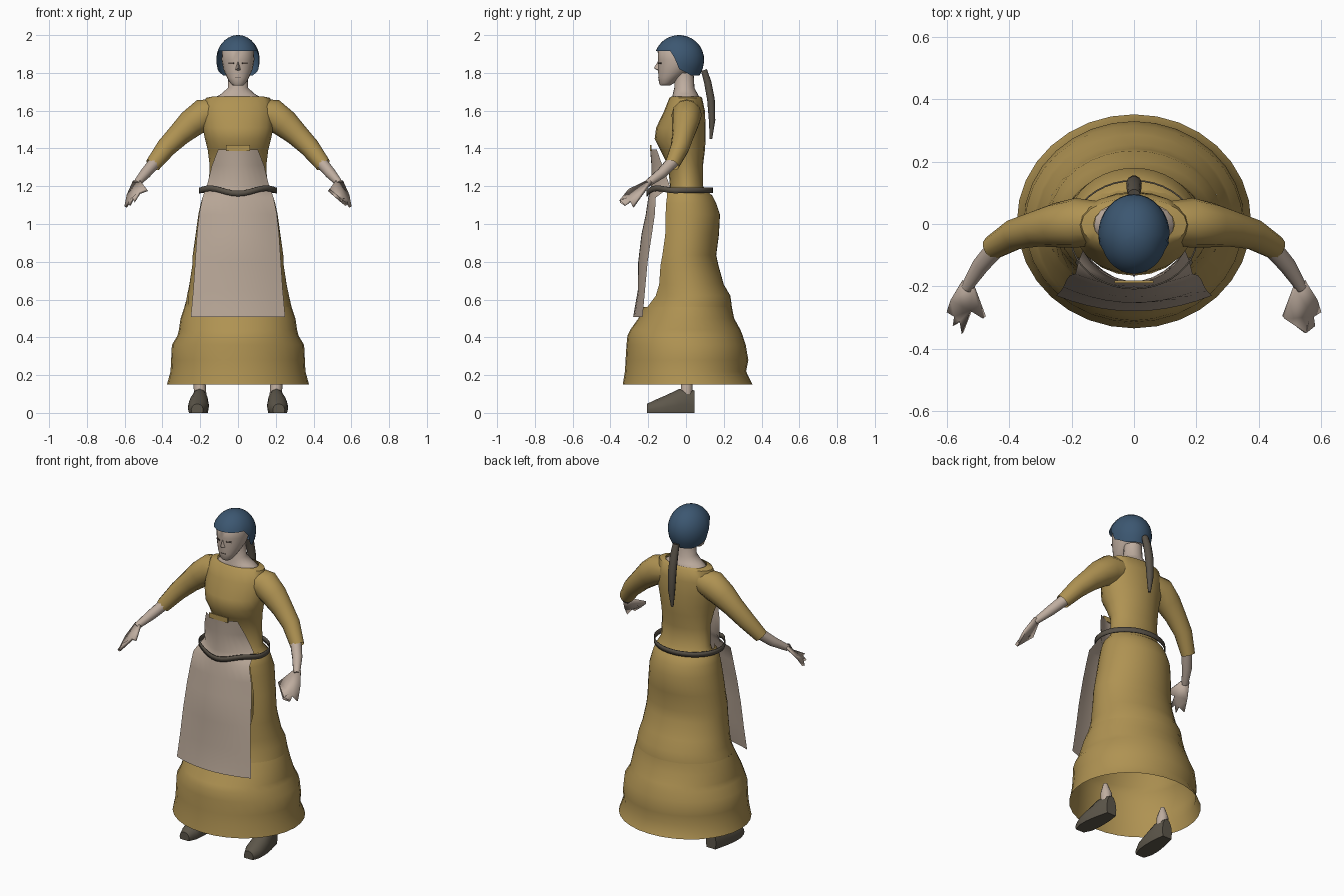
import bpy, bmesh
from math import sin, cos, acos, pi, sqrt
from mathutils import Vector

if "Cube" in bpy.data.objects:
    bpy.data.objects.remove(bpy.data.objects["Cube"])


def material(name, rgb):
    m = bpy.data.materials.new(name)
    m.use_nodes = True
    m.diffuse_color = (*rgb, 1)
    bsdf = next(n for n in m.node_tree.nodes if n.type == 'BSDF_PRINCIPLED')
    bsdf.inputs["Base Color"].default_value = (*rgb, 1)
    return m


GOLD = material("mustard cloth", (0.43, 0.29, 0.085))
SKIN = material("skin", (0.52, 0.42, 0.35))
LINEN = material("apron linen", (0.48, 0.385, 0.31))
BLUE = material("blue cap", (0.045, 0.095, 0.165))
SHOE = material("shoe leather", (0.11, 0.095, 0.07))
BELT = material("belt and hair", (0.10, 0.085, 0.065))
DARK = material("eye dark", (0.08, 0.06, 0.05))


def finish(name, bm, mat, angle=0.9):
    bmesh.ops.recalc_face_normals(bm, faces=bm.faces)
    mesh = bpy.data.meshes.new(name)
    bm.to_mesh(mesh)
    bm.free()
    ob = bpy.data.objects.new(name, mesh)
    bpy.context.collection.objects.link(ob)
    mesh.materials.append(mat)
    bpy.ops.object.select_all(action='DESELECT')
    ob.select_set(True)
    bpy.context.view_layer.objects.active = ob
    bpy.ops.object.shade_smooth_by_angle(angle=angle)
    return ob


def loft(name, rings, mat, closed=True, caps=(False, False)):
    """Skin a list of equal-length rings."""
    bm = bmesh.new()
    vs = [[bm.verts.new(p) for p in r] for r in rings]
    n = len(rings[0])
    for a, b in zip(vs, vs[1:]):
        for i in range(n if closed else n - 1):
            j = (i + 1) % n
            bm.faces.new((a[i], a[j], b[j], b[i]))
    if caps[0]:
        bm.faces.new(vs[0])
    if caps[1]:
        bm.faces.new(vs[-1])
    return finish(name, bm, mat)


def oval(z, rx, front, back, n=20):
    """Horizontal oval ring given its half width and front and back y."""
    mid, ry = (front + back) / 2, (back - front) / 2
    return [Vector((rx * sin(2 * pi * i / n), mid - ry * cos(2 * pi * i / n), z)) for i in range(n)]


def open_oval(z, rx, front, back, cut, n=28):
    """The part of an oval that lies behind y = cut."""
    mid, ry = (front + back) / 2, (back - front) / 2
    start = acos((mid - cut) / ry)
    angles = [start + (2 * pi - 2 * start) * i / n for i in range(n + 1)]
    return [Vector((rx * sin(a), mid - ry * cos(a), z)) for a in angles]


def tube(name, path, radii, mat, flat=1.0, n=10, caps=(True, True)):
    pts = [Vector(p) for p in path]
    rings = []
    for i, p in enumerate(pts):
        t = (pts[min(i + 1, len(pts) - 1)] - pts[max(i - 1, 0)]).normalized()
        u = t.cross(Vector((0, 1, 0))).normalized()
        v = t.cross(u)
        rings.append([p + radii[i] * (u * cos(2 * pi * k / n) + v * flat * sin(2 * pi * k / n))
                      for k in range(n)])
    return loft(name, rings, mat, caps=caps)


def plate(name, size, loc, mat, turn=0):
    bm = bmesh.new()
    bmesh.ops.create_cube(bm, size=1)
    bmesh.ops.scale(bm, vec=size, verts=bm.verts)
    ob = finish(name, bm, mat, 0.5)
    ob.location, ob.rotation_euler = loc, (0, 0, turn)


# Head, neck and face
loft("head", [oval(*r) for r in (
    (1.732, .026, -.134, -.085), (1.745, .04, -.143, -.065), (1.775, .058, -.146, -.03),
    (1.82, .078, -.148, .03), (1.87, .087, -.148, .06), (1.92, .083, -.15, .06),
    (1.96, .055, -.10, .04))], SKIN, caps=(True, True))
loft("neck", [oval(*r) for r in (
    (1.62, .145, -.075, .07), (1.668, .125, -.072, .072), (1.688, .09, -.07, .062),
    (1.72, .054, -.062, .045), (1.80, .05, -.06, .04))], SKIN)
bm = bmesh.new()
top, tip, under, le, ri = [bm.verts.new(p) for p in (
    (0, -.146, 1.865), (0, -.171, 1.825), (0, -.143, 1.81), (-.016, -.143, 1.815), (.016, -.143, 1.815))]
for f in ((top, le, tip), (top, tip, ri), (tip, le, under), (tip, under, ri)):
    bm.faces.new(f)
finish("nose", bm, SKIN)
plate("mouth", (.03, .008, .004), (0, -.143, 1.777), DARK)
for s, side in ((1, "left"), (-1, "right")):
    plate(side + "_eye", (.030, .008, .008), (s * .035, -.138, 1.852), DARK, s * .42)


# Cap with a raised front edge and side flaps
def cap_edge(c):
    if c > .3:
        return 1.915
    if c > 0:
        return 1.82 + .095 * c / .3
    return 1.785 + .035 * max(0, 1 + c / .6)


N = 32
cap = []
for k in range(10):
    ring = []
    for i in range(N):
        a = 2 * pi * i / N
        z = 2.0 - (2.0 - cap_edge(cos(a))) * max(k / 9, .02) ** 1.7
        h = (z - 1.87) / .13
        r = sqrt(max(0, 1 - h * h)) if h > 0 else sqrt(1 - .8 * h * h)
        ring.append((.115 * r * sin(a), -.036 - .132 * r * cos(a), z))
    cap.append(ring)
loft("cap", cap, BLUE, caps=(True, False))

# Braid
tube("braid", [(0, .095, 1.815), (0, .115, 1.75), (0, .132, 1.66), (0, .138, 1.55), (0, .132, 1.45)],
     (.02, .024, .025, .021, .008), BELT, flat=.85)

# Dress bodice
loft("bodice", [oval(*r) for r in (
    (1.676, .13, -.075, .074), (1.668, .17, -.088, .085), (1.60, .19, -.115, .10),
    (1.51, .187, -.158, .104), (1.45, .175, -.166, .104), (1.39, .16, -.135, .10),
    (1.31, .15, -.095, .09), (1.20, .155, -.085, .09), (1.15, .18, -.10, .13))], GOLD)

# Skirt: upper part open behind the apron, closed hem below
loft("upper_skirt", [open_oval(*r) for r in (
    (1.175, .165, -.13, .11, -.10), (1.15, .185, -.15, .14, -.10), (1.11, .197, -.165, .16, -.105),
    (1.05, .21, -.175, .18, -.108), (.94, .225, -.185, .174, -.11), (.835, .24, -.19, .16, -.125),
    (.78, .243, -.195, .172, -.135), (.68, .258, -.20, .20, -.142), (.62, .27, -.205, .235, -.16),
    (.56, .284, -.225, .243, -.205))], GOLD, closed=False)
loft("skirt_hem", [oval(*r, n=32) for r in (
    (.56, .284, -.225, .243), (.50, .304, -.252, .255), (.44, .313, -.295, .288),
    (.41, .32, -.31, .30), (.36, .35, -.315, .316), (.28, .354, -.32, .33),
    (.22, .357, -.323, .318), (.15, .376, -.335, .352))], GOLD)

# Apron with bib: rows of height, half width, centre y and edge y
apron = []
for z, w, mid, edge in ((1.395, .105, -.19, -.155), (1.31, .138, -.183, -.125), (1.20, .165, -.185, -.085),
                        (1.17, .178, -.19, -.12), (1.14, .188, -.20, -.16), (1.05, .206, -.213, -.165),
                        (.95, .217, -.235, -.18), (.80, .227, -.253, -.203),
                        (.65, .237, -.255, -.217), (.507, .25, -.28, -.23)):
    apron.append([(w * u / 5, mid + (edge - mid) * (u / 5) ** 2, z) for u in range(-5, 6)])
loft("apron", apron, LINEN, closed=False)
plate("bib_tab", (.125, .008, .03), (0, -.186, 1.402), GOLD)

# Belt hanging in a soft wave across the front
belt = [[], []]
for i in range(40):
    a = 2 * pi * i / 40
    wave = -.017 * cos(3.5 * min(a, 2 * pi - a)) * max(0, cos(a))
    for ring, dz in zip(belt, (-.015, .015)):
        ring.append((.207 * sin(a), -.034 - .176 * cos(a), 1.178 + wave + dz))
strap = loft("belt", belt, BELT)
thick = strap.modifiers.new("thickness", 'SOLIDIFY')
thick.thickness = .005

# Arms, hands, legs and shoes on both sides
HAND = ((.553, -.185, 1.225), (.515, -.205, 1.225), (.48, -.30, 1.18), (.522, -.275, 1.165),
        (.55, -.35, 1.12), (.556, -.31, 1.135), (.576, -.325, 1.10), (.572, -.295, 1.122),
        (.595, -.28, 1.09), (.585, -.24, 1.15))
for s, side in ((1, "left"), (-1, "right")):
    def flip(points):
        return [(s * x, y, z) for x, y, z in points]

    tube(side + "_sleeve", flip([(.10, .005, 1.595), (.185, .004, 1.578), (.25, -.004, 1.53),
                                 (.31, -.014, 1.475), (.38, -.032, 1.405), (.452, -.075, 1.312)]),
         (.07, .084, .075, .062, .053, .041), GOLD, flat=.95, n=12, caps=(True, False))
    tube(side + "_forearm", flip([(.42, -.05, 1.35), (.49, -.13, 1.268), (.538, -.205, 1.213)]),
         (.034, .029, .019), SKIN)
    bm = bmesh.new()
    bm.faces.new([bm.verts.new(p) for p in flip(HAND)])
    bmesh.ops.triangulate(bm, faces=bm.faces)
    hand = finish(side + "_hand", bm, SKIN)
    thick = hand.modifiers.new("thickness", 'SOLIDIFY')
    thick.thickness, thick.offset = .016, 0
    # Short ankle stump
    tube(side + "_ankle", flip([(.20, .003, .09), (.203, .003, .15), (.206, .0, .21)]),
         (.033, .032, .012), SKIN)
    # Shoe sections from heel to toe, wider above the sole
    shoe = []
    for y, x, w, h in ((.046, .2, .034, .118), (0, .202, .044, .133), (-.04, .205, .051, .125),
                       (-.10, .21, .056, .096), (-.16, .213, .052, .07), (-.207, .216, .032, .048)):
        angles = [-.47 + (pi + .94) * k / 8 for k in range(9)]
        shoe.append([(s * (x + w * cos(a)), y, h * max(0, sin(a) + .453) / 1.453) for a in angles])
    loft(side + "_shoe", shoe, SHOE, caps=(True, True))
